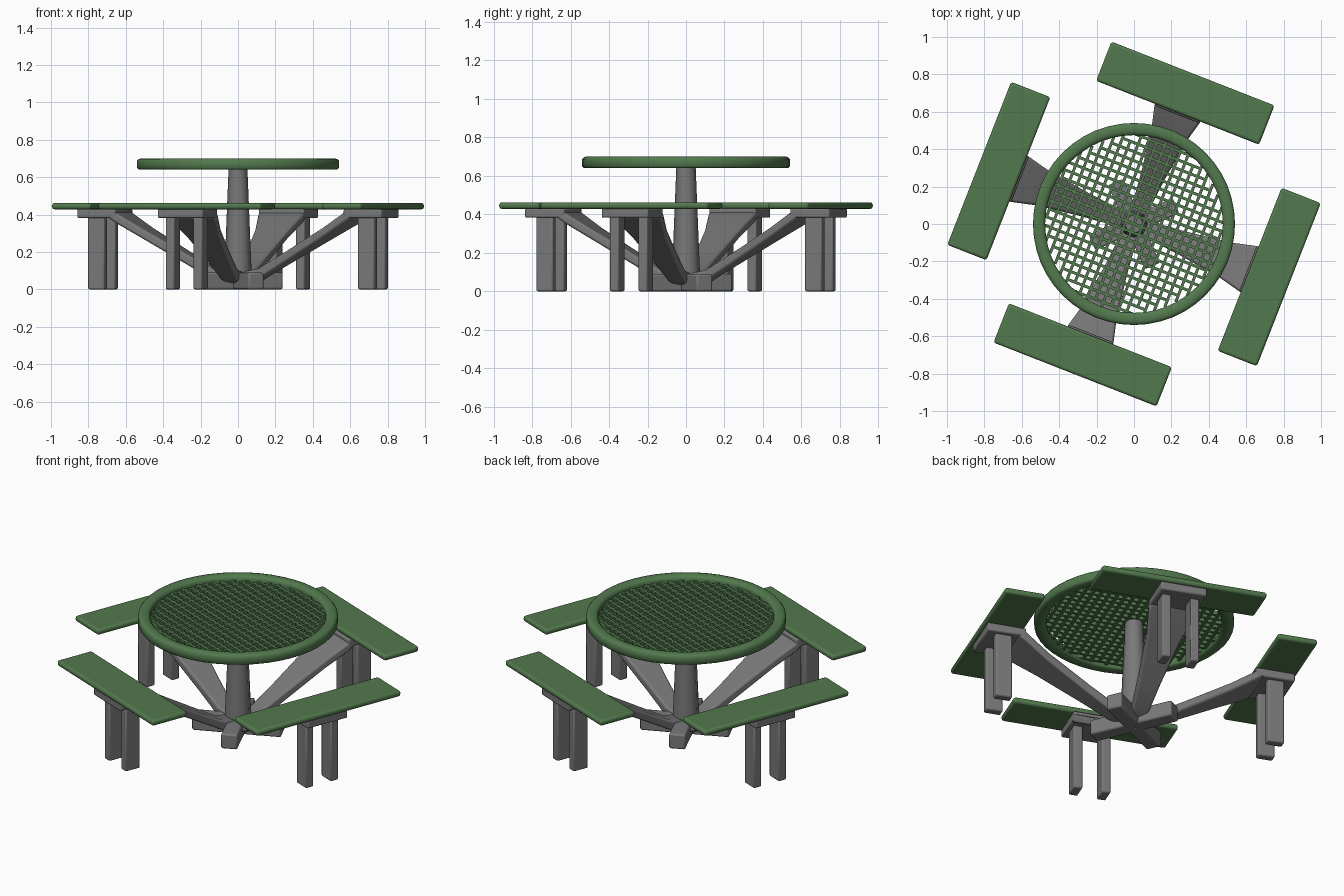
import bpy, bmesh, math
from mathutils import Matrix, Vector

if "Cube" in bpy.data.objects:
    bpy.data.objects.remove(bpy.data.objects["Cube"])

TURN = math.radians(-21.4)      # the whole bench layout is turned about z


def material(name, r, g, b):
    m = bpy.data.materials.new(name)
    m.diffuse_color = (r, g, b, 1)
    m.use_nodes = True
    m.node_tree.nodes["Principled BSDF"].inputs["Base Color"].default_value = m.diffuse_color
    return m


green = material("green_coating", 0.085, 0.19, 0.075)
steel = material("dark_grey_steel", 0.19, 0.19, 0.19)


def finish(bm, name, angle=0.0, mat=steel, bevel=0.0, segs=2, smooth=40):
    bmesh.ops.recalc_face_normals(bm, faces=bm.faces)
    me = bpy.data.meshes.new(name)
    bm.to_mesh(me)
    bm.free()
    ob = bpy.data.objects.new(name, me)
    bpy.context.collection.objects.link(ob)
    ob.rotation_euler.z = angle
    me.materials.append(mat)
    bpy.ops.object.select_all(action='DESELECT')
    ob.select_set(True)
    bpy.context.view_layer.objects.active = ob
    if smooth:
        bpy.ops.object.shade_smooth_by_angle(angle=math.radians(smooth))
    if bevel:
        m = ob.modifiers.new("edge_bevel", 'BEVEL')
        m.width, m.segments = bevel, segs
        m.limit_method = 'ANGLE'
        m.angle_limit = math.radians(50)
    return ob


def add_box(bm, x0, x1, y0, y1, z0, z1):
    c = Vector(((x0 + x1) / 2, (y0 + y1) / 2, (z0 + z1) / 2))
    s = Matrix.Diagonal((x1 - x0, y1 - y0, z1 - z0, 1))
    bmesh.ops.create_cube(bm, size=1, matrix=Matrix.Translation(c) @ s)


def box(name, angle, dims, **kw):
    bm = bmesh.new()
    add_box(bm, *dims)
    return finish(bm, name, angle, **kw)


def loft(name, stations, angle, **kw):
    # rectangular sections along local x: (x, half width, z low, z high)
    bm = bmesh.new()
    rings = [[bm.verts.new(p) for p in ((x, -w, a), (x, w, a), (x, w, b), (x, -w, b))]
             for x, w, a, b in stations]
    for r, s in zip(rings, rings[1:]):
        for i in range(4):
            j = (i + 1) % 4
            bm.faces.new((r[i], r[j], s[j], s[i]))
    bm.faces.new(rings[0])
    bm.faces.new(rings[-1])
    return finish(bm, name, angle, **kw)


def lathe(name, profile, steps, **kw):
    # closed profile of (radius, z) spun around z
    bm = bmesh.new()
    rings = []
    for k in range(steps):
        a = 2 * math.pi * k / steps
        rings.append([bm.verts.new((r * math.cos(a), r * math.sin(a), z)) for r, z in profile])
    n = len(profile)
    for k in range(steps):
        r, s = rings[k], rings[(k + 1) % steps]
        for i in range(n):
            bm.faces.new((r[i], s[i], s[(i + 1) % n], r[(i + 1) % n]))
    return finish(bm, name, **kw)


# four bench units around the column; front and back sit slightly closer in
for k in range(4):
    a = TURN + k * math.pi / 2
    d = -0.025 if k % 2 else 0.0
    # seat with rounded edges
    box(f"seat_{k+1}", a, (0.664 + d, 0.889 + d, -0.468, 0.468, 0.428, 0.462),
        mat=green, bevel=0.014, segs=3)
    # flared arm rising from the hub to the seat
    s = 1 + d / 0.7
    loft(f"arm_{k+1}", [(0.02, 0.045, 0.02, 0.09), (0.13 * s, 0.05, 0.05, 0.11),
                        (0.28 * s, 0.065, 0.137, 0.193), (0.52 * s, 0.097, 0.275, 0.328),
                        (0.655 * s, 0.13, 0.355, 0.41), (0.70 * s, 0.13, 0.385, 0.428)], a,
         bevel=0.012)
    # plate under the seat
    box(f"seat_plate_{k+1}", a, (0.655 + d, 0.875 + d, -0.13, 0.13, 0.382, 0.43), bevel=0.008)
    # pair of legs
    for side, t in (("a", -0.08), ("b", 0.08)):
        box(f"leg_{k+1}{side}", a, (0.728 + d, 0.822 + d, t - 0.025, t + 0.025, 0, 0.39),
            bevel=0.008)
    # hub foot between the arms
    box(f"hub_foot_{k+1}", a + math.pi / 4, (0, 0.245, -0.045, 0.045, 0, 0.09), bevel=0.01)

# tapered column
bm = bmesh.new()
bmesh.ops.create_cone(bm, cap_ends=True, segments=8, radius1=0.075, radius2=0.05, depth=0.62,
                      matrix=Matrix.Translation((0, 0, 0.345)) @ Matrix.Rotation(math.pi / 8, 4, 'Z'))
finish(bm, "column", TURN, smooth=50)

# table rim
lathe("table_rim", [(0.484, 0.640), (0.531, 0.640), (0.540, 0.649), (0.540, 0.686),
                    (0.532, 0.696), (0.520, 0.700), (0.496, 0.700), (0.482, 0.694),
                    (0.475, 0.684), (0.475, 0.649)], 48, mat=green, smooth=60)

# woven table mesh: alternating short bars in two directions
bm = bmesh.new()
P = 0.045
N = 11
for i in range(-N, N + 1):
    for j in range(-N, N + 1):
        x, y = i * P, j * P
        if math.hypot(x, y) > 0.478:
            continue
        l, w = 0.84 * P, 0.17 * P
        hx, hy = (l, w) if (i + j) % 2 else (w, l)
        add_box(bm, x - hx, x + hx, y - hy, y + hy, 0.652, 0.676)
finish(bm, "table_mesh", TURN, mat=green, smooth=0)
